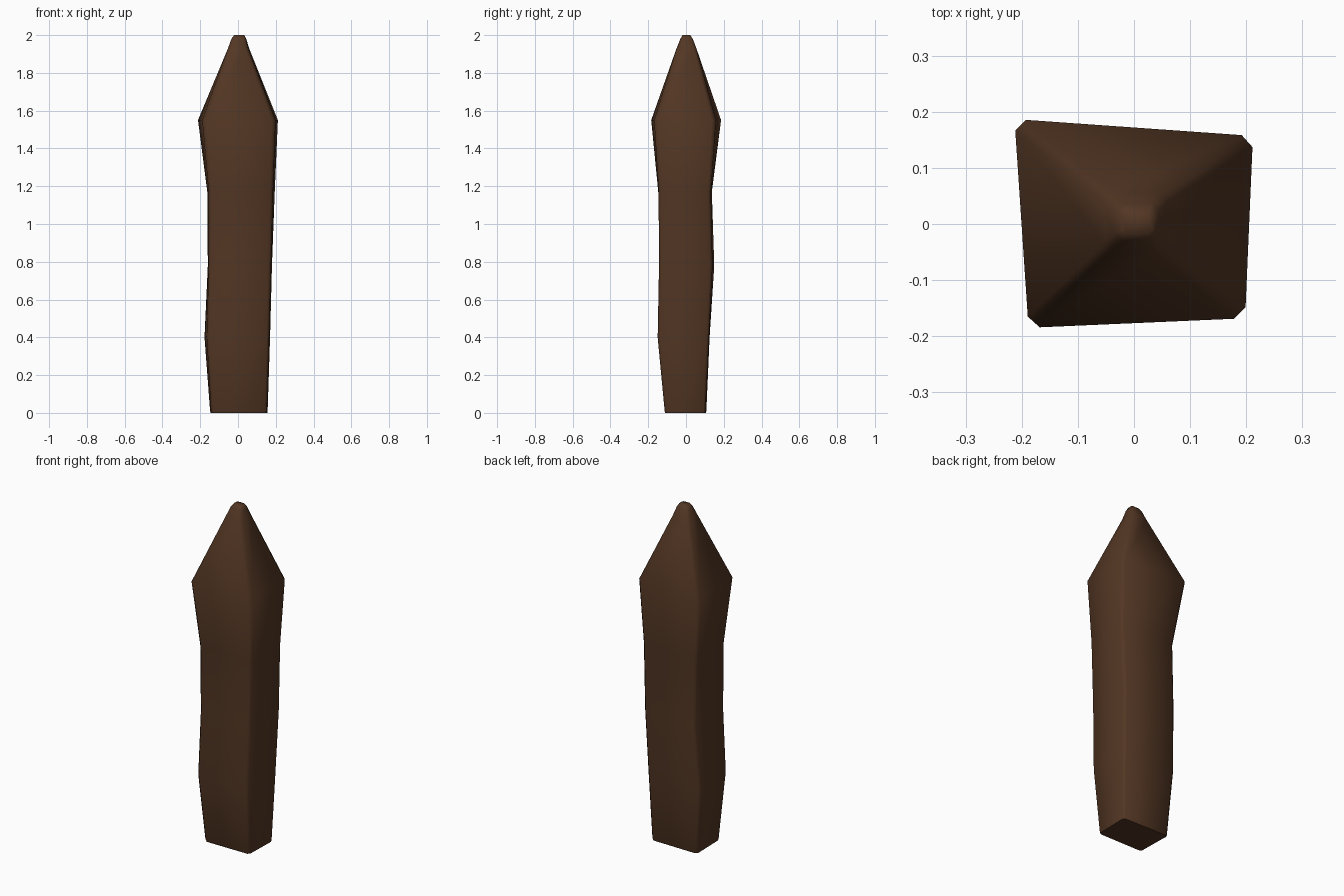
import bpy, bmesh

if "Cube" in bpy.data.objects:
    bpy.data.objects.remove(bpy.data.objects["Cube"])

wood = bpy.data.materials.new("dark brown wood")
wood.diffuse_color = (0.085, 0.037, 0.017, 1)
wood.use_nodes = True
wood.node_tree.nodes["Principled BSDF"].inputs["Base Color"].default_value = wood.diffuse_color

# Stake cross-sections: z, then corners back-left, front-left, front-right, back-right
rings = [
    (0.00, 0.012, (-.145, .105), (-.14, -.11), (.15, -.11), (.155, .10)),
    (0.01, 0.012, (-.148, .108), (-.143, -.113), (.153, -.113), (.157, .103)),
    (0.40, 0.014, (-.178, .125), (-.165, -.15), (.165, -.15), (.17, .122)),
    (0.78, 0.014, (-.16, .15), (-.155, -.14), (.175, -.143), (.18, .14)),
    (1.17, 0.015, (-.163, .137), (-.155, -.147), (.185, -.145), (.195, .132)),
    (1.55, 0.020, (-.213, .187), (-.188, -.185), (.198, -.168), (.212, .157)),
    (1.93, 0.016, (-.053, .055), (-.053, -.050), (.053, -.050), (.060, .055)),
    (1.98, 0.012, (-.035, .036), (-.035, -.030), (.042, -.030), (.044, .036)),
    (2.00, 0.008, (-.02, .022), (-.02, -.018), (.033, -.018), (.033, .022)),
]

bm = bmesh.new()
loops = []
for z, cut, *corners in rings:
    loop = []
    for i, (x, y) in enumerate(corners):
        # clip each corner into a narrow chamfer
        for nx, ny in (corners[i - 1], corners[(i + 1) % 4]):
            d = ((nx - x) ** 2 + (ny - y) ** 2) ** 0.5
            loop.append(bm.verts.new((x + (nx - x) * cut / d, y + (ny - y) * cut / d, z)))
    loops.append(loop)
for a, b in zip(loops, loops[1:]):
    for i in range(8):
        j = (i + 1) % 8
        bm.faces.new((a[i], a[j], b[j], b[i]))
bm.faces.new(loops[0])
bm.faces.new(loops[-1])
bmesh.ops.recalc_face_normals(bm, faces=bm.faces[:])

mesh = bpy.data.meshes.new("wooden_stake")
bm.to_mesh(mesh)
bm.free()
mesh.materials.append(wood)
stake = bpy.data.objects.new("wooden_stake", mesh)
bpy.context.collection.objects.link(stake)

# Soft shading over the chamfers
bpy.context.view_layer.objects.active = stake
stake.select_set(True)
bpy.ops.object.shade_smooth_by_angle(angle=1.05)
